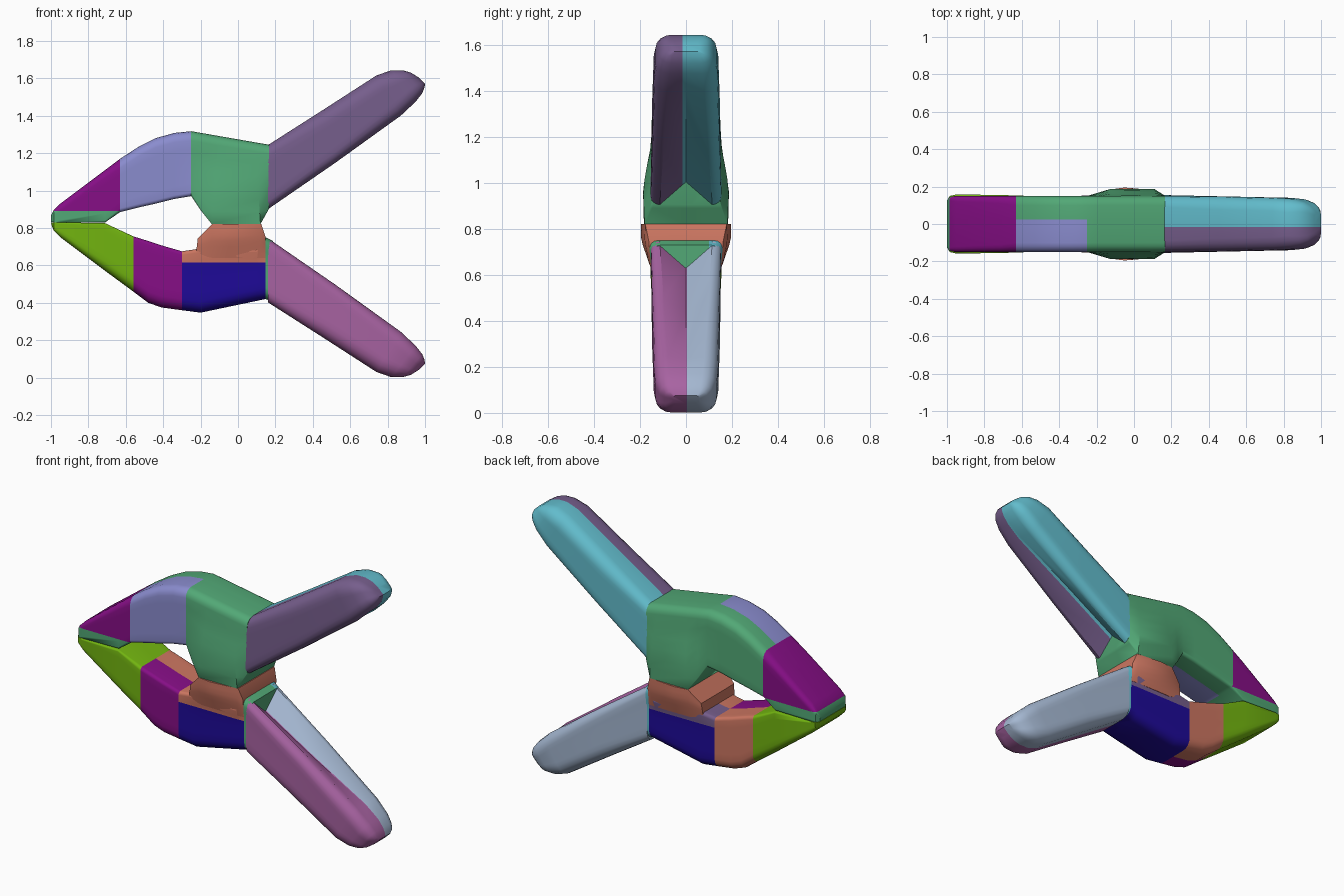
import bpy
import bmesh
from math import sin, cos, pi, radians
from mathutils import Vector

cube = bpy.data.objects.get("Cube")
if cube:
    bpy.data.objects.remove(cube)


def material(name, rgb):
    lin = [(c / 255 / 12.92 if c < 11 else ((c / 255 + 0.055) / 1.055) ** 2.4) for c in rgb]
    m = bpy.data.materials.new(name)
    m.use_nodes = True
    m.diffuse_color = (*lin, 1)
    m.node_tree.nodes["Principled BSDF"].inputs["Base Color"].default_value = (*lin, 1)
    return m


green = material("green", (82, 168, 118))
periwinkle = material("periwinkle", (138, 140, 206))
magenta = material("magenta", (134, 14, 134))
lime = material("lime", (114, 180, 16))
blue = material("deep blue", (30, 10, 152))
salmon = material("salmon", (204, 118, 97))
plum = material("grey plum", (118, 94, 140))
cyan = material("cyan", (98, 188, 204))
pink = material("pink mauve", (168, 99, 162))
pale = material("pale blue", (165, 184, 210))


def clamp(v):
    return max(0.0, min(1.0, v))


def bulge(x, z):
    """Extra half-width around the pivot."""
    along = min(clamp((x + 0.25) / 0.15), clamp((0.167 - x) / 0.07))
    up = min(clamp((1.17 - z) / 0.2), clamp((z - 0.62) / 0.13))
    return 0.045 * along * up


def ring(top, bottom, width, r_top, r_bottom, groove):
    """Rounded cross-section between a top and a bottom outline point."""
    t, b = Vector((top[0], 0, top[1])), Vector((bottom[0], 0, bottom[1]))
    length = (b - t).length
    down = (b - t) / length
    rt, rb = (min(r, length * 0.45, width * 0.9) for r in (r_top, r_bottom))
    half = []
    for i in range(5):
        a = pi / 2 * i / 4
        half.append((rt * (1 - cos(a)), rt * (1 - sin(a))))
    for i in range(1, 6):
        half.append((rt + (length - rt - rb) * i / 6, 0))
    for i in range(5):
        a = pi / 2 * i / 4
        half.append((length - rb * (1 - sin(a)), rb * (1 - cos(a))))
    points = []

    def add(s, inset, side):
        p = t + down * s
        p.y = side * (width + bulge(p.x, p.z) - inset)
        points.append(p)
    points.append(t.copy())
    for s, inset in half:
        add(s, inset, 1)
    points.append(t + down * (length - groove))
    for s, inset in reversed(half):
        add(s, inset, -1)
    return points


def loft(name, sections, rule, cuts=()):
    """Skin the sections, cut along colour borders, colour faces by rule."""
    bm = bmesh.new()
    loops = [[bm.verts.new(p) for p in ring(*s)] for s in sections]
    n = len(loops[0])
    for a, b in zip(loops, loops[1:]):
        for i in range(n):
            j = (i + 1) % n
            bm.faces.new((a[i], a[j], b[j], b[i]))
    for end in (loops[0], loops[-1]):
        bm.faces.new(end)
    bmesh.ops.remove_doubles(bm, verts=bm.verts, dist=0.0003)
    for axis, value in cuts:
        co, no = Vector(), Vector()
        co[axis], no[axis] = value, 1
        bmesh.ops.bisect_plane(bm, geom=bm.verts[:] + bm.edges[:] + bm.faces[:],
                               plane_co=co, plane_no=no, dist=0.0005)
    bmesh.ops.recalc_face_normals(bm, faces=bm.faces)
    mesh = bpy.data.meshes.new(name)
    slots = []
    for f in bm.faces:
        mat = rule(f.calc_center_median())
        if mat not in slots:
            slots.append(mat)
            mesh.materials.append(mat)
        f.material_index = slots.index(mat)
    bm.to_mesh(mesh)
    bm.free()
    obj = bpy.data.objects.new(name, mesh)
    bpy.context.collection.objects.link(obj)
    bpy.ops.object.select_all(action='DESELECT')
    obj.select_set(True)
    bpy.context.view_layer.objects.active = obj
    bpy.ops.object.shade_smooth_by_angle(angle=radians(32))
    return obj


X, Y, Z = 0, 1, 2


# Upper jaw and pivot cheek
def upper_rule(c):
    if c.x < -0.63:
        return green if c.z < 0.89 else magenta
    return periwinkle if c.x < -0.25 and c.y < 0.025 else green


loft("upper_jaw", [
    ((-1.0, 0.865), (-1.0, 0.832), 0.125, 0.01, 0.0, 0),
    ((-0.985, 0.895), (-0.985, 0.83), 0.145, 0.02, 0.0, 0),
    ((-0.95, 0.93), (-0.95, 0.83), 0.15, 0.03, 0.0, 0),
    ((-0.71, 1.11), (-0.71, 0.83), 0.15, 0.04, 0.01, 0),
    ((-0.63, 1.17), (-0.63, 0.885), 0.15, 0.05, 0.02, 0),
    ((-0.53, 1.235), (-0.53, 0.91), 0.15, 0.05, 0.02, 0),
    ((-0.44, 1.28), (-0.44, 0.93), 0.15, 0.05, 0.02, 0),
    ((-0.34, 1.308), (-0.34, 0.955), 0.15, 0.05, 0.02, 0),
    ((-0.25, 1.317), (-0.25, 0.97), 0.15, 0.05, 0.02, 0),
    ((-0.18, 1.305), (-0.2, 0.895), 0.15, 0.05, 0.01, 0),
    ((-0.1, 1.291), (-0.14, 0.82), 0.15, 0.05, 0.0, 0),
    ((0.09, 1.258), (0.12, 0.82), 0.15, 0.05, 0.0, 0),
    ((0.167, 1.245), (0.167, 0.905), 0.15, 0.05, 0.01, 0),
], upper_rule, [(X, -0.63), (X, -0.25), (Y, 0.025), (Z, 0.89)])


# Lower jaw and the base under the pivot
def lower_rule(c):
    if c.x < -0.56:
        return lime
    if c.x < -0.3:
        return magenta if c.y < 0 else salmon
    if c.x > 0.147:
        return cyan if c.y > 0.1 else green
    if c.z < 0.615:
        return blue
    return salmon if c.y < 0 else plum


loft("lower_jaw", [
    ((-1.0, 0.83), (-0.995, 0.81), 0.125, 0.0, 0.01, 0),
    ((-0.985, 0.83), (-0.985, 0.785), 0.15, 0.0, 0.02, 0),
    ((-0.95, 0.83), (-0.95, 0.75), 0.158, 0.0, 0.03, 0),
    ((-0.71, 0.825), (-0.71, 0.57), 0.155, 0.01, 0.05, 0),
    ((-0.56, 0.755), (-0.56, 0.46), 0.15, 0.02, 0.06, 0),
    ((-0.48, 0.73), (-0.48, 0.4), 0.15, 0.02, 0.06, 0),
    ((-0.41, 0.707), (-0.41, 0.375), 0.15, 0.02, 0.06, 0),
    ((-0.3, 0.675), (-0.3, 0.36), 0.15, 0.02, 0.06, 0),
    ((-0.2, 0.69), (-0.2, 0.347), 0.15, 0.02, 0.06, 0),
    ((0.1, 0.69), (0.1, 0.41), 0.15, 0.02, 0.06, 0),
    ((0.147, 0.75), (0.147, 0.42), 0.15, 0.04, 0.06, 0),
    ((0.187, 0.73), (0.187, 0.405), 0.147, 0.04, 0.06, 0),
], lower_rule, [(X, -0.56), (X, -0.3), (X, 0.147), (Y, 0), (Y, 0.1), (Z, 0.615)])

# Pivot block
loft("pivot_block", [
    ((-0.215, 0.745), (-0.225, 0.66), 0.15, 0.0, 0.0, 0),
    ((-0.14, 0.82), (-0.14, 0.64), 0.15, 0.0, 0.0, 0),
    ((-0.05, 0.82), (-0.05, 0.64), 0.15, 0.0, 0.0, 0),
    ((0.125, 0.82), (0.11, 0.64), 0.15, 0.0, 0.0, 0),
    ((0.148, 0.75), (0.146, 0.64), 0.15, 0.0, 0.0, 0),
], lambda c: salmon)

# Grooved handles, the lower one mirrored from the upper one
HANDLE = [
    ((0.16, 1.243), (0.16, 0.9), 0.15, 0.06, 0.04, 0.1),
    ((0.45, 1.428), (0.52, 1.148), 0.147, 0.07, 0.05, 0.06),
    ((0.74, 1.615), (0.87, 1.4), 0.14, 0.07, 0.06, 0.01),
    ((0.82, 1.643), (0.95, 1.475), 0.132, 0.07, 0.06, 0),
    ((0.88, 1.643), (0.985, 1.52), 0.115, 0.05, 0.05, 0),
    ((0.925, 1.63), (0.997, 1.55), 0.092, 0.03, 0.03, 0),
    ((0.965, 1.605), (1.0, 1.57), 0.06, 0.015, 0.015, 0),
]


def handle(name, flip, split, front, back):
    def place(p):
        return (p[0], 1.645 - p[1]) if flip else p
    sections = [(place(a), place(b), *rest) for a, b, *rest in HANDLE]
    loft(name, sections, lambda c: front if c.y < split else back, [(Y, split)])


handle("upper_handle", False, -0.015, plum, cyan)
handle("lower_handle", True, 0.005, pink, pale)
